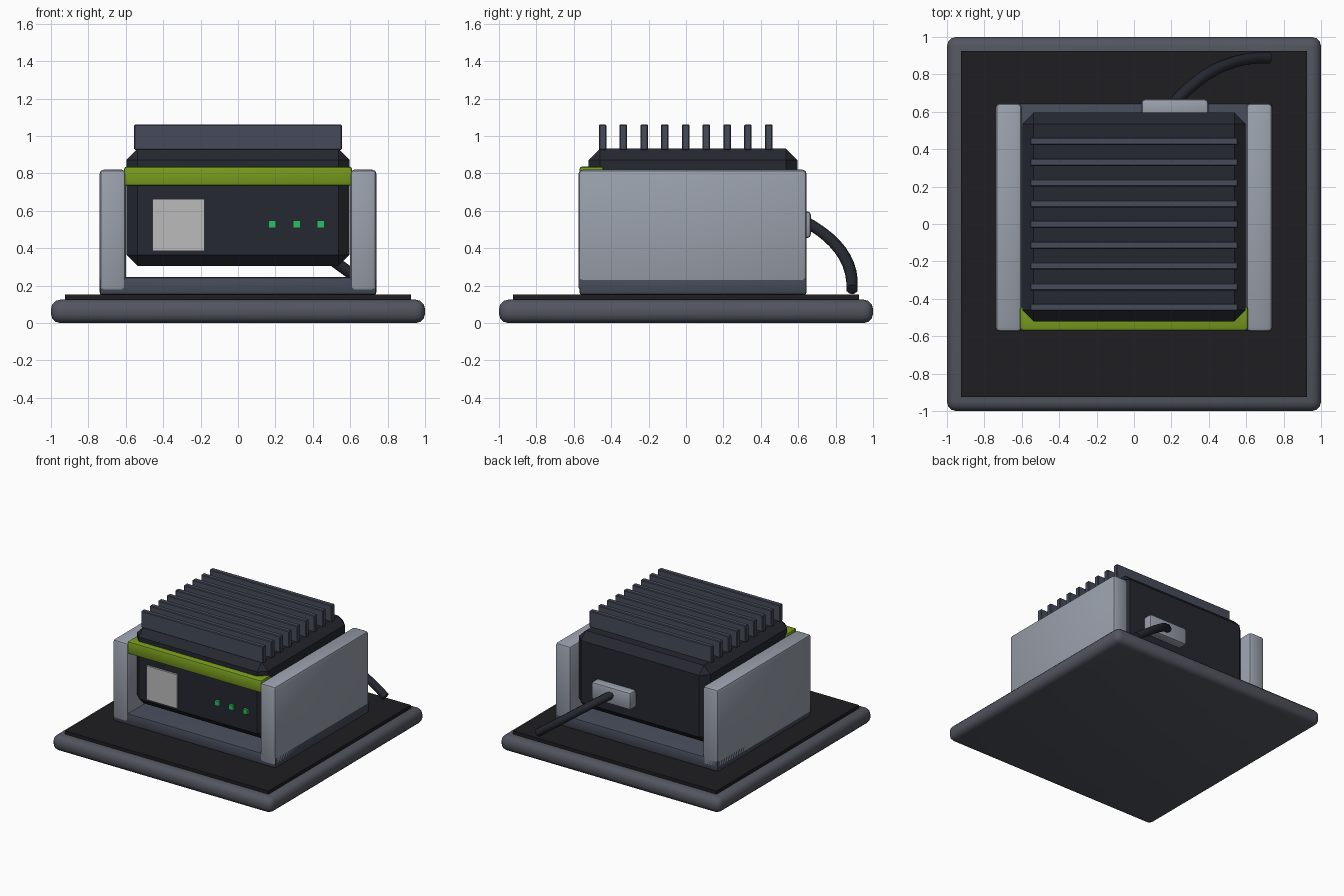
import bpy
from mathutils import Vector

if "Cube" in bpy.data.objects:
    bpy.data.objects.remove(bpy.data.objects["Cube"])


def material(name, r, g, b):
    m = bpy.data.materials.new(name)
    m.diffuse_color = (r, g, b, 1)
    m.use_nodes = True
    m.node_tree.nodes["Principled BSDF"].inputs["Base Color"].default_value = m.diffuse_color
    return m


slate = material("slate", 0.085, 0.092, 0.115)
fin_grey = material("fin_grey", 0.06, 0.07, 0.1)
black = material("black", 0.013, 0.013, 0.016)
shell = material("shell", 0.018, 0.021, 0.029)
silver = material("silver", 0.32, 0.35, 0.41)
lime = material("lime", 0.19, 0.33, 0.013)
screen_grey = material("screen_grey", 0.5, 0.5, 0.5)
led_green = material("led_green", 0.03, 0.5, 0.14)


def box(name, lo, hi, mat, bevel=0.0, segments=2):
    """Box between two corners, with optional rounded edges."""
    lo, hi = Vector(lo), Vector(hi)
    bpy.ops.mesh.primitive_cube_add(size=1, location=(lo + hi) / 2)
    ob = bpy.context.object
    ob.name = name
    ob.scale = hi - lo
    bpy.ops.object.transform_apply(location=False, rotation=False, scale=True)
    ob.data.materials.append(mat)
    if bevel:
        mod = ob.modifiers.new("bevel", 'BEVEL')
        mod.width = bevel
        mod.segments = segments
        bpy.ops.object.modifier_apply(modifier=mod.name)
        bpy.ops.object.shade_smooth_by_angle(angle=0.6)
    return ob


# Base plate and mat
box("base_plate", (-1, -1, 0), (1, 1, 0.125), slate, 0.05, 3)
box("base_mat", (-0.925, -0.925, 0.11), (0.925, 0.925, 0.152), black)

# Cradle
box("cradle_floor", (-0.74, -0.57, 0.15), (0.74, 0.645, 0.245), fin_grey, 0.015)
for side, x0 in (("left", -0.74), ("right", 0.6)):
    box(f"cradle_wall_{side}", (x0, -0.575, 0.17), (x0 + 0.14, 0.645, 0.82), silver, 0.022)

# Device body with accent band
box("device_body", (-0.597, -0.52, 0.305), (0.597, 0.595, 0.932), shell, 0.06, 1)
box("accent_band", (-0.61, -0.57, 0.733), (0.61, -0.44, 0.837), lime, 0.015)

# Front screen and indicator lights
box("screen", (-0.457, -0.535, 0.385), (-0.18, -0.51, 0.663), screen_grey)
for i in range(3):
    x = 0.184 + 0.129 * i
    box(f"indicator_{i + 1}", (x - 0.02, -0.54, 0.507), (x + 0.02, -0.51, 0.547), led_green)

# Cooling fins
for i in range(9):
    y = -0.446 + 0.111 * i
    box(f"cooling_fin_{i + 1}", (-0.555, y - 0.02, 0.925), (0.555, y + 0.02, 1.062), fin_grey, 0.005, 1)

# Rear socket
box("rear_socket", (0.04, 0.57, 0.455), (0.397, 0.667, 0.597), silver, 0.018)

# Cable
curve = bpy.data.curves.new("cable", 'CURVE')
curve.dimensions = '3D'
curve.bevel_depth = 0.032
curve.bevel_resolution = 2
curve.use_fill_caps = True
curve.resolution_u = 10
sp = curve.splines.new('BEZIER')
sp.bezier_points.add(1)
path = [Vector(p) for p in ((0.21, 0.64, 0.54), (0.34, 0.79, 0.46), (0.5, 0.9, 0.34), (0.72, 0.887, 0.18))]
a, b = sp.bezier_points
for p in (a, b):
    p.handle_left_type = p.handle_right_type = 'FREE'
a.co, a.handle_right, a.handle_left = path[0], path[1], 2 * path[0] - path[1]
b.co, b.handle_left, b.handle_right = path[3], path[2], 2 * path[3] - path[2]
curve.materials.append(shell)
bpy.context.collection.objects.link(bpy.data.objects.new("cable", curve))
